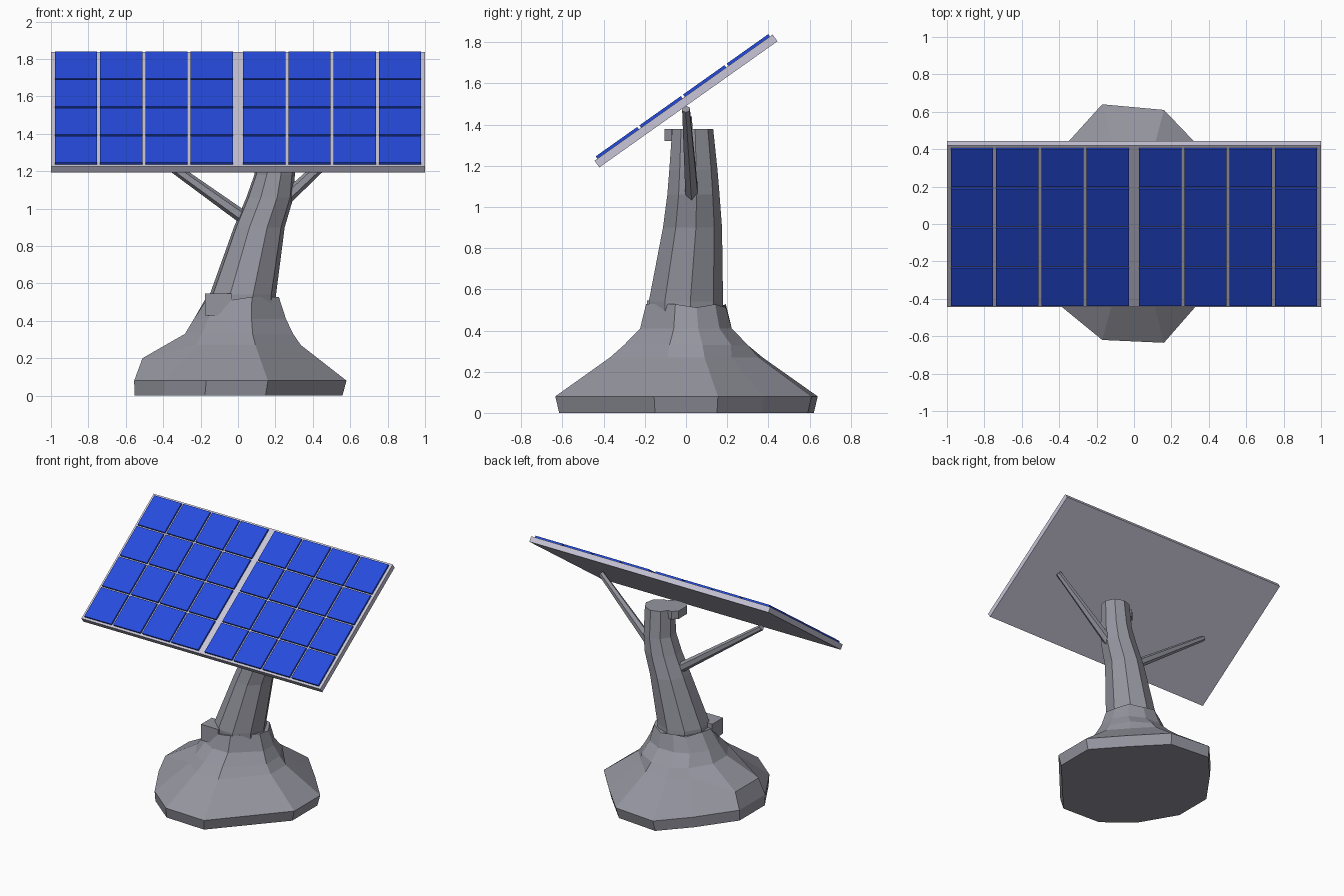
import bpy, bmesh, math
from mathutils import Matrix, Vector

default_cube = bpy.data.objects.get("Cube")
if default_cube:
    bpy.data.objects.remove(default_cube, do_unlink=True)


def material(name, rgb):
    mat = bpy.data.materials.new(name)
    mat.use_nodes = True
    mat.diffuse_color = (*rgb, 1)
    mat.node_tree.nodes["Principled BSDF"].inputs["Base Color"].default_value = (*rgb, 1)
    return mat


STONE = material("stone_grey", (0.30, 0.30, 0.35))
FRAME = material("pale_frame", (0.58, 0.56, 0.68))
BLUE = material("cell_blue", (0.018, 0.07, 0.72))


def finish(bm, name, mat, matrix=Matrix()):
    bmesh.ops.recalc_face_normals(bm, faces=bm.faces)
    mesh = bpy.data.meshes.new(name)
    bm.to_mesh(mesh)
    bm.free()
    mesh.materials.append(mat)
    obj = bpy.data.objects.new(name, mesh)
    obj.matrix_world = matrix
    bpy.context.collection.objects.link(obj)
    return obj


def add_box(bm, center, size):
    m = Matrix.Translation(center) @ Matrix.Diagonal((*size, 1))
    bmesh.ops.create_cube(bm, size=1, matrix=m)


def loft(name, rings, mat):
    """Skin a stack of point rings and cap both ends."""
    bm = bmesh.new()
    loops = [[bm.verts.new(p) for p in ring] for ring in rings]
    n = len(loops[0])
    for low, high in zip(loops, loops[1:]):
        for i in range(n):
            j = (i + 1) % n
            bm.faces.new((low[i], low[j], high[j], high[i]))
    bm.faces.new(loops[0][::-1])
    bm.faces.new(loops[-1])
    return finish(bm, name, mat)


# Flared rocky base: uneven outline shrinking into a round collar
outline = [Vector(p) for p in (
    (0.58, -0.155), (0.58, 0.155), (0.38, 0.38), (0.16, 0.61), (-0.17, 0.64), (-0.36, 0.43),
    (-0.555, 0.155), (-0.555, -0.155), (-0.39, -0.44), (-0.17, -0.62), (0.16, -0.635))]
BULGE = (6, 7)

foot = [(p.x * 0.98 - 0.01, p.y * 0.97, 0) for p in outline]
rim = [(p.x, p.y, 0.08) for p in outline]
shoulder = [(p.x * 0.92, p.y * 0.9, 0.2) if i in BULGE else (p.x * 0.58, p.y * 0.58, 0.27)
            for i, p in enumerate(outline)]


def collar(z, cx, rx, ry, jag=0):
    ring = []
    for i, p in enumerate(outline):
        d = p.normalized()
        ring.append((cx + d.x * rx, d.y * ry, z + jag * (-1) ** i))
    return ring


loft("base", [foot, rim, shoulder, collar(0.33, 0.005, 0.30, 0.31),
              collar(0.41, 0.01, 0.255, 0.23), collar(0.52, 0.025, 0.20, 0.20, 0.008)], STONE)


# Leaning trunk: z, centre x, centre y, radius x, radius y
def trunk_ring(z, cx, cy, rx, ry, sides=9):
    angles = [math.tau * (i + 0.2) / sides for i in range(sides)]
    return [(cx + rx * math.cos(a), cy + ry * math.sin(a), z) for a in angles]


trunk_rings = [
    (0.42, 0.02, 0.0, 0.18, 0.185),
    (0.54, 0.025, -0.005, 0.18, 0.185),
    (0.90, 0.113, 0.028, 0.138, 0.147),
    (1.06, 0.17, 0.033, 0.128, 0.130),
    (1.18, 0.195, 0.033, 0.110, 0.120),
    (1.38, 0.20, 0.03, 0.105, 0.102),
]
loft("trunk", [trunk_ring(*r) for r in trunk_rings], STONE)

# Chunk on the collar and ledge at the trunk top
bm = bmesh.new()
add_box(bm, (-0.105, -0.125, 0.487), (0.145, 0.13, 0.12))
finish(bm, "collar_block", STONE)
bm = bmesh.new()
add_box(bm, (0.12, -0.02, 1.35), (0.16, 0.17, 0.06))
bmesh.ops.bevel(bm, geom=[e for e in bm.edges if abs(e.verts[0].co.z - e.verts[1].co.z) > 0.01],
                offset=0.035, segments=1, affect='EDGES')
finish(bm, "trunk_ledge", STONE)


# Two support branches
def branch(name, start, end):
    a, b = Vector(start), Vector(end)
    axis = b - a
    bm = bmesh.new()
    bmesh.ops.create_cone(bm, cap_ends=True, segments=6, radius1=0.036, radius2=0.021,
                          depth=axis.length)
    finish(bm, name, STONE,
           Matrix.Translation((a + b) / 2) @ axis.to_track_quat('Z', 'Y').to_matrix().to_4x4())


branch("left_branch", (0.24, 0.03, 1.04), (0.71, 0.0, 1.475))
branch("right_branch", (0.06, 0.03, 0.93), (-0.64, 0.01, 1.43))

# Tilted panel with its grid of cells
TILT = Matrix.Translation((0, 0, 1.515)) @ Matrix.Rotation(math.radians(35.3), 4, 'X')
bm = bmesh.new()
add_box(bm, (0, 0, 0), (2.0, 1.06, 0.04))
finish(bm, "panel_frame", FRAME, TILT)

bm = bmesh.new()
for side in (-1, 1):
    for col in range(4):
        for row in range(4):
            x = side * (0.140 + col * 0.242)
            add_box(bm, (x, (row - 1.5) * 0.26, 0.026), (0.226, 0.247, 0.016))
finish(bm, "solar_cells", BLUE, TILT)
